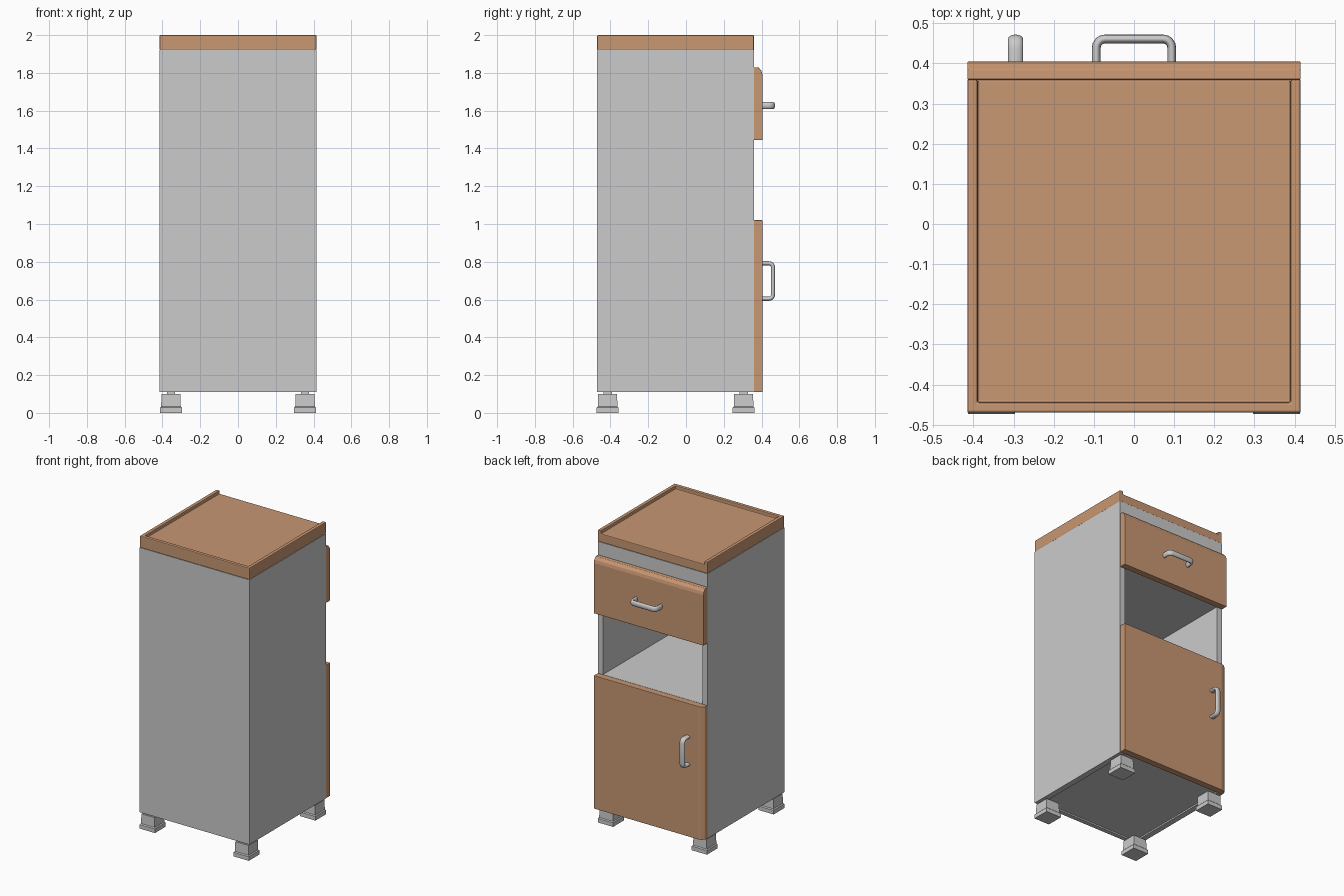
import bpy, bmesh, math
from mathutils import Vector

if "Cube" in bpy.data.objects:
    bpy.data.objects.remove(bpy.data.objects["Cube"])

wood = bpy.data.materials.new("wood")
wood.diffuse_color = (0.58, 0.31, 0.17, 1)
wood.use_nodes = True
wood.node_tree.nodes["Principled BSDF"].inputs["Base Color"].default_value = wood.diffuse_color


def finish(name, bm, mat=None):
    bmesh.ops.recalc_face_normals(bm, faces=bm.faces)
    me = bpy.data.meshes.new(name)
    bm.to_mesh(me)
    bm.free()
    ob = bpy.data.objects.new(name, me)
    bpy.context.collection.objects.link(ob)
    if mat:
        me.materials.append(mat)
    return ob


def box(name, x, y, z, mat=None, bevel=0):
    bm = bmesh.new()
    bmesh.ops.create_cube(bm, size=1)
    for v in bm.verts:
        v.co = [r[0] + (c + 0.5) * (r[1] - r[0]) for c, r in zip(v.co, (x, y, z))]
    ob = finish(name, bm, mat)
    if bevel:
        add_bevel(ob, bevel)
    return ob


def add_bevel(ob, width):
    m = ob.modifiers.new("Bevel", 'BEVEL')
    m.width, m.segments, m.limit_method = width, 2, 'ANGLE'


def prism(name, pts, vec, mat=None):
    """Extrude a closed outline along vec."""
    bm = bmesh.new()
    f = bm.faces.new([bm.verts.new(p) for p in pts])
    r = bmesh.ops.extrude_face_region(bm, geom=[f])
    bmesh.ops.translate(bm, vec=vec, verts=[g for g in r["geom"] if isinstance(g, bmesh.types.BMVert)])
    return finish(name, bm, mat)


def handle(name, centre, along, across):
    """Flattened tube bent into a bracket that stands out from the front."""
    a, c, out = Vector(along), Vector(across), Vector((0, 1, 0))
    h, d, r = 0.094, 0.056, 0.022
    path = [(-h, -0.01, 0, 1)]
    for k in range(5):
        t = math.pi / 2 * k / 4
        path.append((-h + r - r * math.cos(t), d - r + r * math.sin(t), math.sin(t), math.cos(t)))
    path += [(-u, w, tu, -tw) for u, w, tu, tw in reversed(path)]
    bm = bmesh.new()
    rings = []
    for u, w, tu, tw in path:
        p = Vector(centre) + a * u + out * w
        n = out * tu - a * tw
        rings.append([bm.verts.new(p + n * 0.011 * math.cos(i * math.pi / 6)
                                   + c * 0.019 * math.sin(i * math.pi / 6)) for i in range(12)])
    for p, q in zip(rings, rings[1:]):
        for i in range(12):
            bm.faces.new((p[i], p[i - 1], q[i - 1], q[i])).smooth = True
    bm.faces.new(rings[0])
    bm.faces.new(rings[-1])
    return finish(name, bm)


W, B, F, T = 0.415, -0.47, 0.36, 0.04
D = 0.405

# Carcass panels
for s, side in ((-1, "left"), (1, "right")):
    box(side + "_panel", sorted((s * W, s * (W - T))), (B, F), (0.11, 1.92))
inner = (-W + T, W - T)
box("closed_panel", inner, (B, B + 0.03), (0.11, 1.92))
for name, z in (("bottom_board", (0.12, 0.15)), ("niche_floor", (0.98, 1.02)),
                ("niche_ceiling", (1.45, 1.48)), ("top_rail", (1.80, 1.92))):
    box(name, inner, (B + 0.03, F), z)

# Worktop with a low raised lip on three sides
bm = bmesh.new()
lip, low = 0.025, 1.978
xs, ys = (-W, -W + lip, W - lip, W), (B, B + lip, F)
outline = [(xs[0], F), (xs[0], B), (xs[3], B), (xs[3], F)]
inside = [(xs[1], F), (xs[1], ys[1]), (xs[2], ys[1]), (xs[2], F)]
bot = [bm.verts.new((x, y, 1.92)) for x, y in outline]
top = [bm.verts.new((x, y, 2.0)) for x, y in outline]
rim = [bm.verts.new((x, y, 2.0)) for x, y in inside]
floor = [bm.verts.new((x, y, low)) for x, y in inside]
bm.faces.new(bot)
bm.faces.new(floor)
for i in range(3):
    for p, q in ((bot, top), (top, rim), (rim, floor)):
        bm.faces.new((p[i], p[i + 1], q[i + 1], q[i]))
bm.faces.new((bot[0], top[0], rim[0], floor[0], floor[3], rim[3], top[3], bot[3]))
add_bevel(finish("worktop", bm, wood), 0.005)

# Drawer front with a chamfered top edge
prof = [(F, 1.445), (D, 1.445), (D, 1.79), (0.40, 1.81), (0.385, 1.828), (F, 1.83)]
add_bevel(prism("drawer_front", [(-W, y, z) for y, z in prof], (2 * W, 0, 0), wood), 0.003)

# Door with a chamfered opening edge
prof = [(W, F), (W, D), (-W + 0.04, D), (-W + 0.02, 0.40), (-W + 0.002, 0.385), (-W, F)]
add_bevel(prism("door", [(x, y, 0.11) for x, y in prof], (0, 0, 0.91), wood), 0.003)

# Handles
handle("drawer_handle", (0, D, 1.627), (1, 0, 0), (0, 0, 1))
handle("door_handle", (-0.295, D, 0.698), (0, 0, 1), (1, 0, 0))

# Feet: flared base, block and narrow neck
levels = [(0, 0.058), (0.028, 0.058), (0.034, 0.052), (0.10, 0.05), (0.10, 0.022), (0.125, 0.022)]
for sx in (-1, 1):
    for y in (-0.415, 0.305):
        bm = bmesh.new()
        rings = [[bm.verts.new((sx * 0.355 + i * r, y + j * r, z))
                  for i, j in ((-1, -1), (1, -1), (1, 1), (-1, 1))] for z, r in levels]
        for p, q in zip(rings, rings[1:]):
            for i in range(4):
                bm.faces.new((p[i - 1], p[i], q[i], q[i - 1]))
        bm.faces.new(rings[0])
        bm.faces.new(rings[-1])
        finish("foot", bm)
